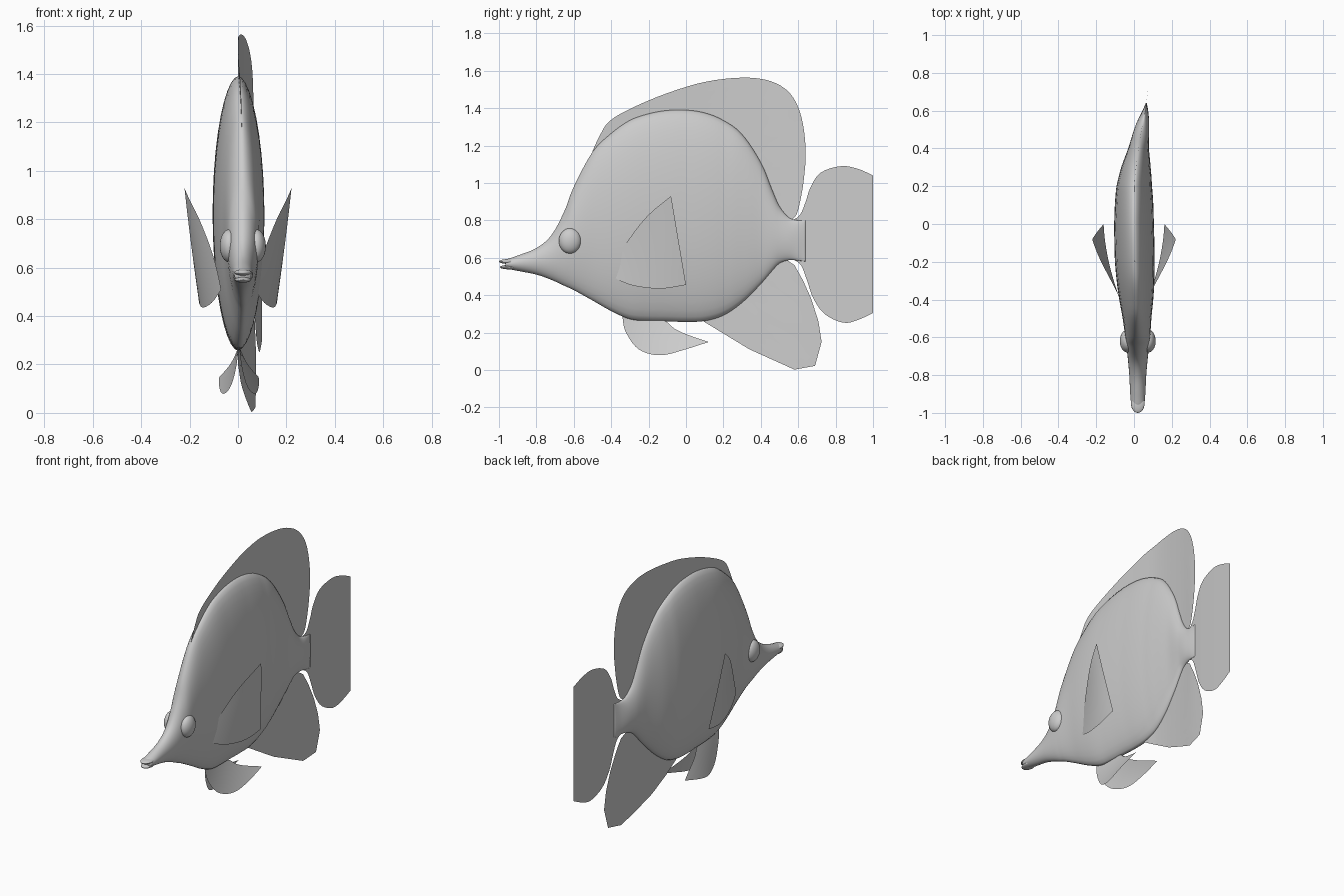
import bpy, bmesh, math
from mathutils import Vector

if "Cube" in bpy.data.objects:
    bpy.data.objects.remove(bpy.data.objects["Cube"])


def sample(pts, n, smooth=True):
    """n + 1 points along a control polyline (Catmull-Rom or straight)."""
    p = [Vector(q) for q in pts]
    m, out = len(p) - 1, []
    for k in range(n + 1):
        t = k * m / n
        i = min(int(t + 1e-9), m - 1)
        f = t - i
        b, c = p[i], p[i + 1]
        if not smooth:
            out.append(b.lerp(c, f))
            continue
        a = p[i - 1] if i else 2 * b - c
        d = p[i + 2] if i + 2 <= m else 2 * c - b
        out.append(0.5 * (2 * b + (c - a) * f + (2 * a - 5 * b + 4 * c - d) * f * f
                          + (3 * b - a - 3 * c + d) * f ** 3))
    return out


# bend of the fish: sideways offset x along y
BEND = [(-1, .02), (-.6, .02), (-.4, .012), (-.2, .004), (0, 0), (.2, .001), (.3, .01),
        (.4, .024), (.5, .04), (.6, .06), (.7, .073), (.85, .088), (1, .1)]


def bend(y):
    for (a, xa), (b, xb) in zip(BEND, BEND[1:]):
        if y <= b:
            return xa + (xb - xa) * (y - a) / (b - a)
    return BEND[-1][1]


def loft(name, rows, closed=False):
    bm = bmesh.new()
    grid = [[bm.verts.new(v) for v in r] for r in rows]
    for r, s in zip(grid, grid[1:]):
        for j in range(len(r) if closed else len(r) - 1):
            k = (j + 1) % len(r)
            bm.faces.new((r[j], r[k], s[k], s[j]))
    if closed:
        bm.faces.new(grid[0])
        bm.faces.new(grid[-1])
    bmesh.ops.remove_doubles(bm, verts=bm.verts, dist=1e-5)
    bmesh.ops.recalc_face_normals(bm, faces=bm.faces)
    for f in bm.faces:
        f.smooth = True
    me = bpy.data.meshes.new(name)
    bm.to_mesh(me)
    bm.free()
    ob = bpy.data.objects.new(name, me)
    bpy.context.collection.objects.link(ob)
    return ob


def fin(name, root, edge, xfun, smooth=True):
    """Thin sheet between two (y, z) curves, with x given by xfun(y, z)."""
    n = 4 * (len(edge) - 1)
    rows = []
    for a, b in zip(sample(root, n), sample(edge, n, smooth)):
        pts = [a.lerp(b, k / 6) for k in range(7)]
        rows.append([(xfun(p.x, p.y), p.x, p.y) for p in pts])
    return loft(name, rows)


def ellipsoid(name, loc, radii):
    bpy.ops.mesh.primitive_uv_sphere_add(segments=28, ring_count=16, location=loc)
    ob = bpy.context.object
    ob.name = name
    ob.scale = radii
    bpy.ops.object.shade_smooth()


# body stations: y, top z, bottom z, half width
stations = [(-.965, .59, .543, .034), (-.9, .612, .53, .04), (-.8, .652, .51, .045),
            (-.72, .72, .482, .052), (-.65, .85, .45, .06), (-.6, .98, .427, .066),
            (-.5, 1.165, .372, .076), (-.4, 1.265, .315, .09), (-.3, 1.335, .272, .1),
            (-.2, 1.37, .262, .105), (-.1, 1.388, .26, .106), (0, 1.39, .257, .105),
            (.1, 1.375, .262, .102), (.2, 1.335, .292, .094), (.3, 1.26, .36, .078),
            (.4, 1.11, .46, .055), (.46, .965, .53, .046), (.5, .875, .57, .04),
            (.55, .815, .587, .03), (.6, .8, .585, .015), (.64, .8, .58, .003)]
rings = []
for y, top, bot, hw in sample(stations, 80):
    ring = []
    for k in range(40):
        a = 2 * math.pi * k / 40
        c = math.cos(a)
        ring.append((bend(y) + hw * math.copysign(abs(c) ** 1.08, c), y,
                     (top + bot) / 2 + (top - bot) / 2 * math.sin(a)))
    rings.append(ring)
loft("body", rings, closed=True)

# lips and eyes
ellipsoid("upper_lip", (.02, -.95, .580), (.036, .05, .013))
ellipsoid("lower_lip", (.02, -.945, .550), (.034, .05, .012))
for side, s in (("left", -1), ("right", 1)):
    ellipsoid("eye_" + side, (.02 + s * .056, -.62, .69), (.039, .06, .068))

# dorsal, anal and tail fins follow the bend
follow = lambda y, z: bend(y)
fin("dorsal_fin",
    [(-.48, 1.16), (-.3, 1.3), (-.1, 1.36), (.1, 1.34), (.3, 1.22), (.42, 1.02), (.5, .84), (.55, .79)],
    [(-.5, 1.17), (-.465, 1.245), (-.41, 1.33), (-.28, 1.405), (-.1, 1.48), (.1, 1.54), (.3, 1.563),
     (.45, 1.545), (.555, 1.48), (.615, 1.36), (.64, 1.18), (.63, 1.02), (.61, .9), (.59, .83), (.56, .8)],
    follow)
fin("anal_fin",
    [(.08, .28), (.2, .31), (.3, .38), (.4, .48), (.48, .57), (.54, .6)],
    [(.09, .262), (.2, .195), (.34, .11), (.58, .002), (.69, .022), (.725, .15), (.708, .26),
     (.67, .38), (.625, .48), (.58, .56), (.54, .587)],
    follow, smooth=False)
fin("tail_fin",
    [(.57, .592), (.615, .56), (.65, .47), (.68, .385), (.74, .3), (.84, .253), (.92, .268), (1, .305)],
    [(.57, .8), (.61, .83), (.64, .9), (.665, .975), (.72, 1.055), (.83, 1.09), (.92, 1.075), (1, 1.04)],
    follow)


# paired pectoral and pelvic fins
def pectoral_x(y, z):
    u = math.sin(math.pi / 2 * (y + .41) / .41)
    return .07 + .09 * u + .143 * u * (z - .45)


def pelvic_x(y, z):
    return max(.28 - z, 0) * (.1 + .52 * (y + .34) / .46)


for side, s in (("left", -1), ("right", 1)):
    fin("pectoral_fin_" + side,
        [(-.41, .508), (-.33, .467), (-.25, .445), (-.13, .435), (0, .455)],
        [(-.41, .51), (-.36, .61), (-.29, .72), (-.2, .83), (-.08, .93)],
        lambda y, z: s * pectoral_x(y, z))
    fin("pelvic_fin_" + side,
        [(-.33, .29), (-.24, .28), (-.12, .265), (-.06, .22), (.01, .188), (.12, .15)],
        [(-.34, .285), (-.325, .21), (-.27, .125), (-.2, .087), (-.12, .08), (-.02, .105), (.12, .149)],
        lambda y, z: .004 + s * pelvic_x(y, z))
